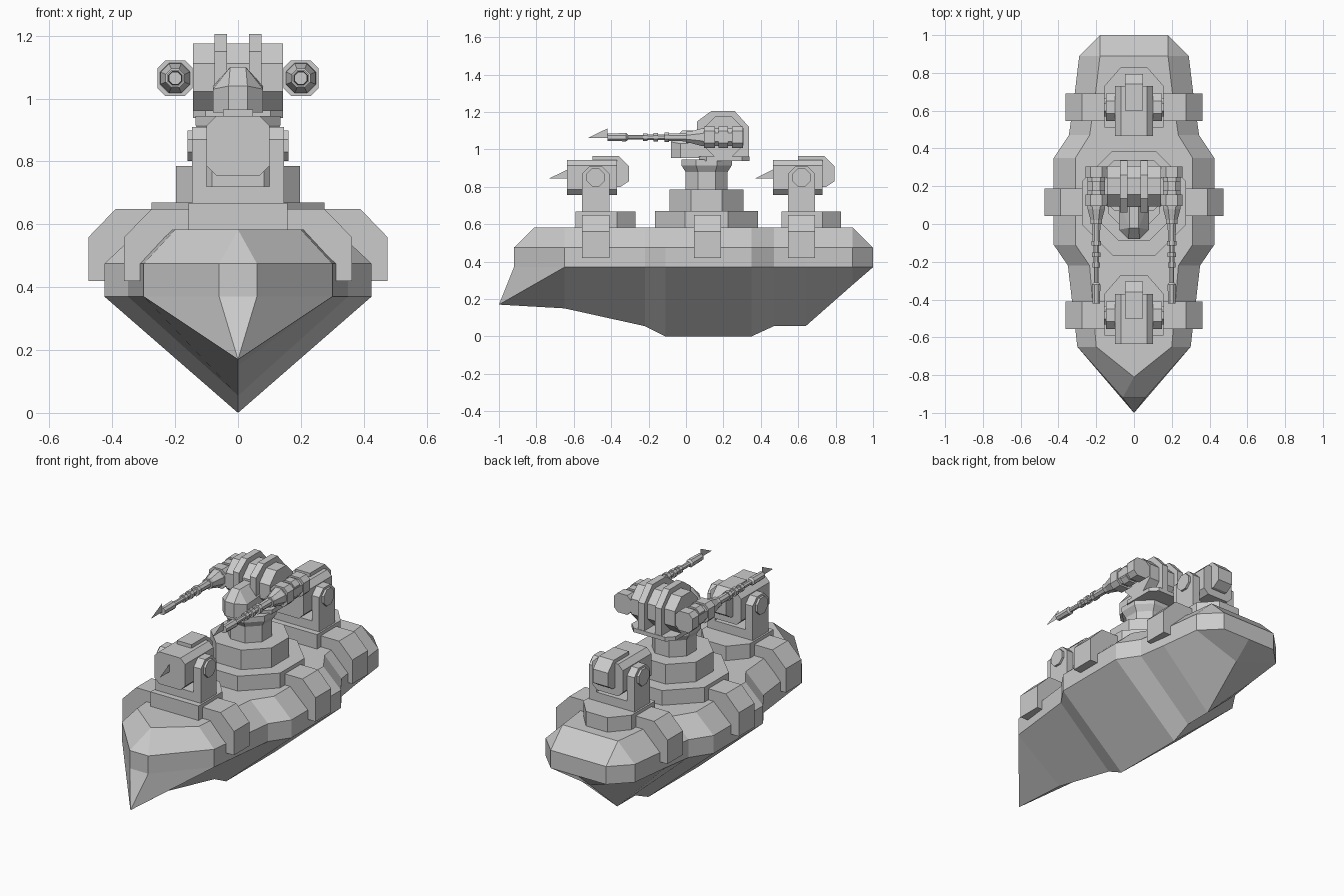
import bpy, bmesh, math

if "Cube" in bpy.data.objects:
    bpy.data.objects.remove(bpy.data.objects["Cube"])


def finish(name, bm):
    bmesh.ops.remove_doubles(bm, verts=bm.verts, dist=1e-4)
    bmesh.ops.recalc_face_normals(bm, faces=bm.faces)
    me = bpy.data.meshes.new(name)
    bm.to_mesh(me)
    bm.free()
    ob = bpy.data.objects.new(name, me)
    bpy.context.collection.objects.link(ob)
    return ob


def loft(name, rings, caps=True):
    bm = bmesh.new()
    vs = [[bm.verts.new(p) for p in r] for r in rings]
    n = len(rings[0])
    for a, b in zip(vs, vs[1:]):
        for i in range(n):
            j = (i + 1) % n
            bm.faces.new((a[i], a[j], b[j], b[i]))
    if caps:
        bm.faces.new(vs[0])
        bm.faces.new(vs[-1])
    return finish(name, bm)


def prism(name, pts, axis, a, b):
    place = {'x': lambda u, v, t: (t, u, v), 'y': lambda u, v, t: (u, t, v),
             'z': lambda u, v, t: (u, v, t)}[axis]
    return loft(name, [[place(u, v, t) for u, v in pts] for t in (a, b)])


def octagon(cu, cv, hu, hv, c):
    """Rectangle with corners cut by c."""
    return [(cu + u, cv + v) for u, v in (
        (hu, -hv + c), (hu, hv - c), (hu - c, hv), (-hu + c, hv),
        (-hu, hv - c), (-hu, -hv + c), (-hu + c, -hv), (hu - c, -hv))]


def regular(cu, cv, apothem):
    return octagon(cu, cv, apothem, apothem, apothem * (2 - math.sqrt(2)))


def mirror_pts(half):
    return half + [(-u, v) for u, v in reversed(half)]


def convex(name, pts):
    bm = bmesh.new()
    for p in pts:
        bm.verts.new(p)
    bmesh.ops.convex_hull(bm, input=bm.verts)
    return finish(name, bm)


def flat_spike(name, pts):
    bm = bmesh.new()
    bm.faces.new([bm.verts.new(p) for p in pts])
    return finish(name, bm)


# Hull: stations of (y, keel height, side half width, deck half width)
stations = [(-0.65, 0.15, 0.30, 0.20), (-0.22, 0.055, 0.35, 0.235),
            (-0.11, 0.0, 0.425, 0.31), (0.35, 0.0, 0.425, 0.31),
            (0.47, 0.055, 0.345, 0.235), (0.64, 0.055, 0.32, 0.21),
            (0.89, 0.275, 0.29, 0.18)]
halves = [[(0, -1, .17), (0, -1, .17), (.06, -.92, .37), (.06, -.92, .475), (0, -.81, .583)]]
for y, k, w, d in stations:
    halves.append([(0, y, k), (w, y, .37), (w, y, .37), (w, y, .475), (d, y, .583)])
halves.append([(0, 1, .37), (.18, 1, .37), (.18, 1, .37), (.18, 1, .475), (.18, .89, .583)])
bm = bmesh.new()
rings = [[bm.verts.new(p) for p in h + [(-x, y, z) for x, y, z in reversed(h)]] for h in halves]
for a, b in zip(rings, rings[1:]):
    for i in range(10):
        j = (i + 1) % 10
        bm.faces.new((a[i], a[j], b[j], b[i]))
for r in (rings[0], rings[-1]):
    for i in range(4):
        bm.faces.new((r[i], r[i + 1], r[8 - i], r[9 - i]))
bmesh.ops.remove_doubles(bm, verts=bm.verts, dist=1e-4)
bmesh.ops.dissolve_degenerate(bm, edges=bm.edges, dist=1e-5)
finish("hull", bm)


# Armour bands wrapping over the deck
def band(name, w, top_w, y):
    prism(name, mirror_pts([(w, .42), (w, .56), (top_w, .648)]), 'y', y, y + .145)


band("middle_band", .475, .39, .042)

# Small turrets, fore and aft
for label, o in (("front", 0.0), ("rear", 1.1)):
    band(label + "_band", .362, .275, -.555 + o)
    prism(label + "_turret_base", mirror_pts([(.157, -.59 + o), (.157, -.37 + o), (.07, -.27 + o)]),
          'z', .57, .668)
    prism(label + "_yoke_floor", [(-.555 + o, .66), (-.41 + o, .66), (-.41 + o, .72), (-.555 + o, .72)],
          'x', -.147, .147)
    arm = [(-.555 + o, .70), (-.41 + o, .70), (-.41 + o, .87), (-.45 + o, .91),
           (-.515 + o, .91), (-.555 + o, .87)]
    for side, s in (("left", -1), ("right", 1)):
        prism(f"{label}_yoke_arm_{side}", arm, 'x', s * .1, s * .147)
        prism(f"{label}_yoke_bolt_{side}", regular(-.483 + o, .85, .048), 'x', s * .14, s * .16)
    prism(label + "_turret_body", octagon(0, .85, .1, .094, .03), 'y', -.635 + o, -.37 + o)
    prism(label + "_turret_housing", [(-.5 + o, .9), (-.5 + o, .965), (-.36 + o, .965),
          (-.305 + o, .91), (-.305 + o, .83), (-.35 + o, .80), (-.45 + o, .80)], 'x', -.048, .048)
    flat_spike(label + "_turret_spike", [(0, -.73 + o, .845), (0, -.635 + o, .845), (0, -.635 + o, .892)])

# Central tower tiers
for name, r, z0, z1 in (("tower_base", .276, .57, .67), ("tower_tier", .198, .66, .785),
                        ("tower_neck", .113, .78, .885)):
    prism(name, regular(0, .11, r), 'z', z0, z1)
loft("tower_collar", [[(x, y, z) for x, y in regular(0, .11, r)]
                      for r, z in ((.113, .88), (.135, .915), (.135, .945))])
prism("drum_plate", octagon(0, .205, .143, .135, .04), 'z', .938, .962)

# Lookout head in front of the drum
head = []
for s in (-1, 1):
    head += [(s * .03, -.08, .955), (s * .03, -.08, 1.04), (s * .08, -.03, .955), (s * .08, -.03, 1.03),
             (s * .08, .12, .955), (s * .08, .12, 1.04), (s * .025, -.02, 1.1), (s * .025, .12, 1.1)]
convex("lookout_head", head)

# Drum with two ribs
prism("drum", regular(.2, 1.067, .108), 'x', -.143, .143)
rib = [(.06, 1.02), (.06, 1.15), (.135, 1.205), (.26, 1.205), (.337, 1.12), (.337, .95), (.12, .95)]
for side, s in (("left", -1), ("right", 1)):
    prism("drum_rib_" + side, rib, 'x', s * .035, s * .075)

    # Twin guns: receiver blocks, turned barrel, muzzle spike
    cx, cz = s * .2, 1.065
    prism("gun_core_" + side, octagon(cx, cz, .047, .047, .025), 'y', .09, .3)
    for i, (y0, y1) in enumerate(((.095, .155), (.175, .225), (.245, .305))):
        w = .046 if i == 1 else .056
        prism(f"gun_block_{side}_{i}", octagon(cx, cz, w, .057, .025), 'y', y0, y1)
    profile = [(.1, .048), (.08, .046), (.02, .03), (0, .03), (0, .022), (-.09, .02), (-.09, .026),
               (-.115, .026), (-.115, .015), (-.15, .015), (-.15, .023), (-.175, .023), (-.175, .015),
               (-.205, .015), (-.205, .021), (-.23, .021), (-.23, .013), (-.31, .013),
               (-.32, .022), (-.42, .02)]
    loft("gun_barrel_" + side, [[(x, y, z) for x, z in regular(cx, cz, r)] for y, r in profile])
    flat_spike("gun_spike_" + side, [(cx, -.525, 1.06), (cx, -.42, 1.06), (cx, -.42, 1.112)])
